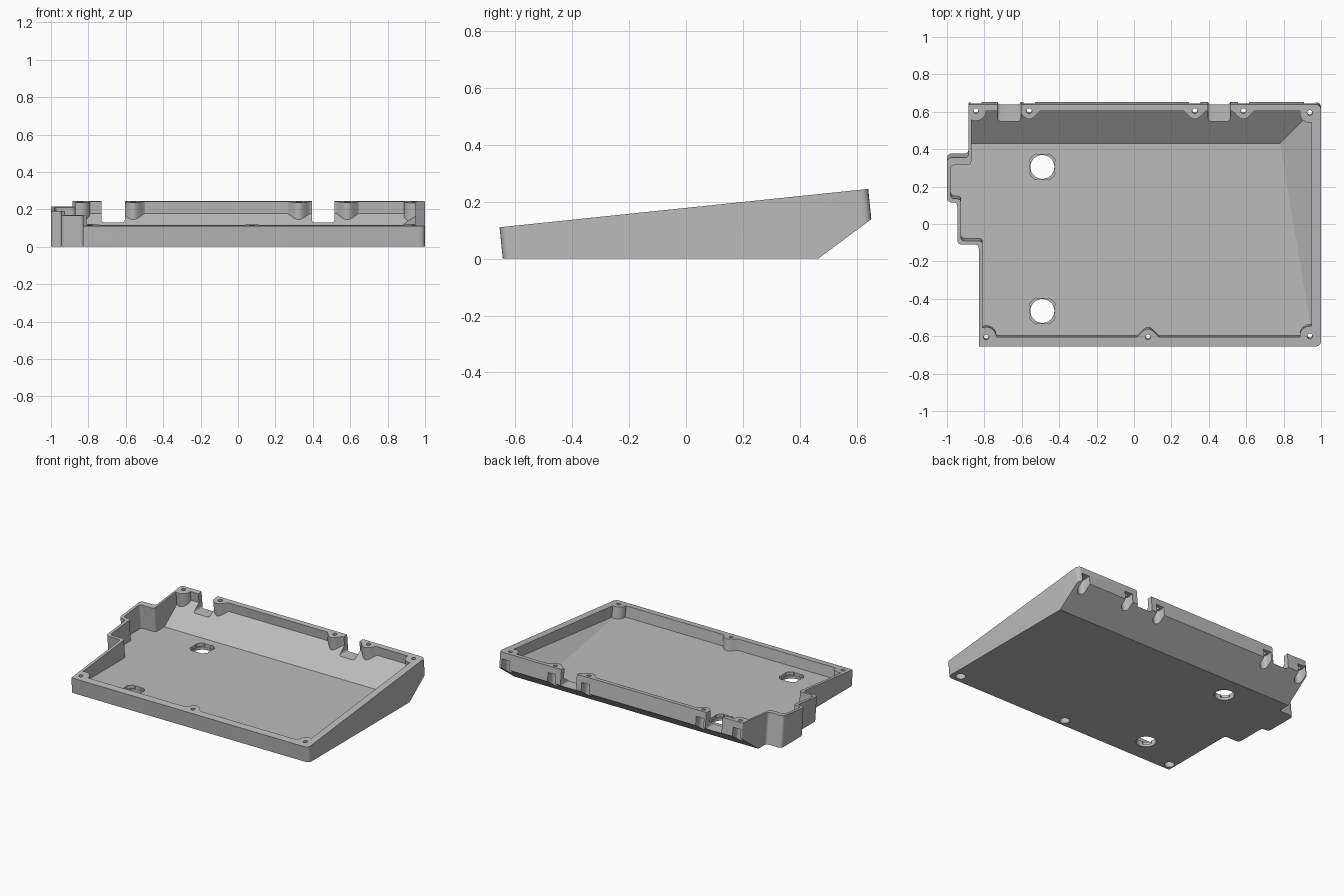
import bpy, bmesh, math
from mathutils import Vector

if "Cube" in bpy.data.objects:
    bpy.data.objects.remove(bpy.data.objects["Cube"], do_unlink=True)

# The rim lies on a plane that rises to the back; walls stand square to it
SLOPE = 0.104
NORMAL = Vector((0, -SLOPE, 1)).normalized()


def tilted(depth):
    return lambda a, b: Vector((a, b, 0.11 + SLOPE * (b + 0.655))) - NORMAL * depth


def level(z):
    return lambda a, b: Vector((a, b, z))


def across(y):
    return lambda a, b: Vector((a, y, b))


def solid(name, outline, start, end, planes=()):
    """Extrude an outline between two mappings, then trim with planes."""
    bm = bmesh.new()
    low = [bm.verts.new(start(*p)) for p in outline]
    high = [bm.verts.new(end(*p)) for p in outline]
    bm.faces.new(low)
    bm.faces.new(high)
    for i in range(len(low)):
        j = (i + 1) % len(low)
        bm.faces.new((low[i], low[j], high[j], high[i]))
    for point, outward in planes:
        bmesh.ops.bisect_plane(bm, geom=bm.verts[:] + bm.edges[:] + bm.faces[:],
                               plane_co=point, plane_no=outward, clear_outer=True)
        bmesh.ops.holes_fill(bm, edges=[e for e in bm.edges if e.is_boundary], sides=0)
    bmesh.ops.recalc_face_normals(bm, faces=bm.faces)
    mesh = bpy.data.meshes.new(name)
    bm.to_mesh(mesh)
    bm.free()
    obj = bpy.data.objects.new(name, mesh)
    bpy.context.collection.objects.link(obj)
    return obj


def cut(target, cutter):
    """Subtract the cutter and throw it away."""
    mod = target.modifiers.new("cut", 'BOOLEAN')
    mod.operation = 'DIFFERENCE'
    mod.solver = 'EXACT'
    mod.object = cutter
    bpy.context.view_layer.objects.active = target
    bpy.ops.object.modifier_apply(modifier=mod.name)
    bpy.data.objects.remove(cutter, do_unlink=True)


def rounded(corners, steps=5):
    """Round each (x, y, radius) corner of a polygon."""
    pts = []
    for i, (x, y, r) in enumerate(corners):
        c = Vector((x, y))
        if r == 0:
            pts.append(c)
            continue
        a = c + (Vector(corners[i - 1][:2]) - c).normalized() * r
        b = c + (Vector(corners[(i + 1) % len(corners)][:2]) - c).normalized() * r
        for k in range(steps + 1):
            t = k / steps
            pts.append(a * (1 - t) ** 2 + c * 2 * t * (1 - t) * 0.9
                       + (a + b) * 0.1 * t * (1 - t) + b * t ** 2)
    return pts


def circle(x, y, radius, count=24):
    angles = [math.tau * (i + 0.5) / count for i in range(count)]
    return [(x + radius * math.cos(a), y + radius * math.sin(a)) for a in angles]


def bell(x, wall, side):
    """Boss swelling smoothly out of a straight wall."""
    pts = [(x - 0.065, wall + side * 0.03)]
    for i in range(17):
        u = -0.065 + 0.13 * i / 16
        v = 0.047 * (0.5 + 0.5 * math.cos(math.pi * u / 0.065)) ** 0.7 - 0.002
        pts.append((x + u, wall - side * v))
    return pts + [(x + 0.065, wall + side * 0.03)]


def slot(x, y, r):
    """U shape, open to the back."""
    arc = [math.pi * (1 + i / 12) for i in range(13)]
    return [(x + r * math.cos(a), y + r * math.sin(a)) for a in arc] + [(x + r, y + 0.15), (x - r, y + 0.15)]


# Outer block: stepped left side, flat underside, back chamfer
outer = rounded([(-0.83, -0.655, 0), (1, -0.655, 0.03), (1, 0.64, 0.03), (-0.885, 0.64, 0.01),
                 (-0.885, 0.355, 0.02), (-1, 0.355, 0.025), (-1, 0.115, 0.025),
                 (-0.945, 0.115, 0.02), (-0.945, -0.11, 0.025), (-0.83, -0.11, 0.02)])
case = solid("case_tray", outer, tilted(0), tilted(0.5),
             [((0, 0, 0), (0, 0, -1)), ((0, 0.465, 0), (0, 0.14, -0.188))])

# Inner hollow: floor, back ramp, and a shallow wedge along the +x wall
ramp_foot = Vector((0.78, 0.43, 0.04))
wedge = (Vector((0.945, -0.55, 0.04)) - ramp_foot).cross(Vector((0.95, 0.6, 0.169)) - ramp_foot)
if wedge.z > 0:
    wedge = -wedge
inner = rounded([(-0.81, -0.605, 0.02), (0.95, -0.605, 0.02), (0.95, 0.605, 0.02),
                 (-0.87, 0.605, 0.02), (-0.87, 0.315, 0.02), (-0.98, 0.315, 0.02),
                 (-0.98, 0.135, 0.02), (-0.925, 0.135, 0.02), (-0.925, -0.09, 0.02),
                 (-0.81, -0.09, 0.02)])
hollow = solid("hollow", inner, tilted(-0.1), tilted(0.5),
               [((0, 0, 0.04), (0, 0, -1)), (ramp_foot, (0, 0.14, -0.185)), (ramp_foot, wedge)])

# Screw bosses are kept solid by removing them from the hollow
corner_screws = [(-0.845, 0.605), (0.94, 0.595), (0.94, -0.6), (-0.79, -0.605)]
wall_screws = [(-0.56, 0.605), (0.325, 0.605), (0.585, 0.605), (0.075, -0.605)]
for x, y in corner_screws:
    cut(hollow, solid("boss", circle(x, y, 0.054), tilted(-0.2), tilted(0.6)))
for x, y in wall_screws:
    cut(hollow, solid("boss", bell(x, y, math.copysign(1, y)), tilted(-0.2), tilted(0.6)))
cut(case, hollow)

# Screw holes, with recesses from below that break out at the back
for x, y in corner_screws + wall_screws:
    cut(case, solid("screw_hole", circle(x, y, 0.014, 16), tilted(-0.1), tilted(0.5)))
    if y > 0:
        cut(case, solid("screw_slot", slot(x, y, 0.03), tilted(0.045), tilted(0.5)))
    else:
        cut(case, solid("screw_recess", circle(x, y, 0.032), tilted(0.07), tilted(0.5)))

# Cable notches in the back wall
for x0, x1 in ((-0.73, -0.605), (0.395, 0.515)):
    opening = rounded([(x0, 0.13, 0.015), (x1, 0.13, 0.015), (x1, 0.5, 0), (x0, 0.5, 0)])
    cut(case, solid("cable_notch", opening, across(0.5), across(0.8)))

# Foot holes with four lock recesses around each
for y in (0.305, -0.465):
    cut(case, solid("foot_hole", circle(-0.49, y, 0.064, 32), level(-0.1), level(0.1)))
    ring = []
    for i in range(48):
        a = math.tau * (i + 0.5) / 48
        r = 0.077 if math.sin(2 * a) ** 2 > 0.45 else 0.066
        ring.append((-0.49 + r * math.cos(a), y + r * math.sin(a)))
    cut(case, solid("foot_lock", ring, level(0.018), level(0.1)))

# Plain grey plastic
grey = bpy.data.materials.new("grey_plastic")
grey.use_nodes = True
colour = (0.5, 0.5, 0.5, 1)
grey.diffuse_color = colour
grey.node_tree.nodes["Principled BSDF"].inputs["Base Color"].default_value = colour
case.data.materials.clear()
case.data.materials.append(grey)
for face in case.data.polygons:
    face.material_index = 0

bpy.ops.object.select_all(action='DESELECT')
case.select_set(True)
bpy.context.view_layer.objects.active = case
bpy.ops.object.shade_smooth_by_angle(angle=math.radians(30))
